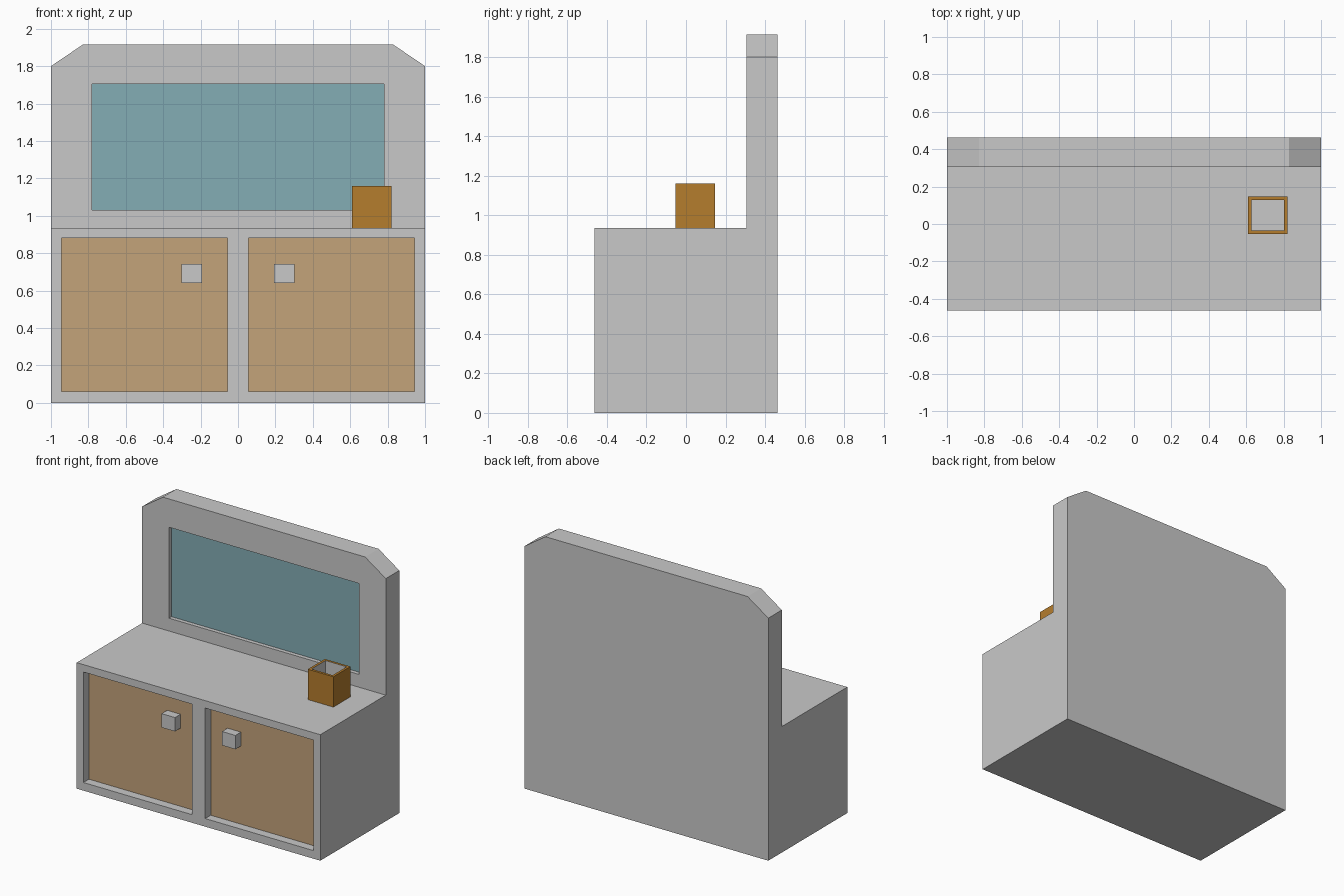
import bpy, bmesh
from mathutils import Vector

if "Cube" in bpy.data.objects:
    bpy.data.objects.remove(bpy.data.objects["Cube"])


def material(name, rgb):
    m = bpy.data.materials.new(name)
    m.diffuse_color = (*rgb, 1)
    m.use_nodes = True
    m.node_tree.nodes["Principled BSDF"].inputs["Base Color"].default_value = m.diffuse_color
    return m


GREY = material("pale grey", (0.584, 0.584, 0.584))
TAN = material("door tan", (0.552, 0.366, 0.195))
TEAL = material("glass teal", (0.231, 0.418, 0.462))
BROWN = material("pot brown", (0.462, 0.205, 0.027))


def finish(name, bm, *mats):
    bmesh.ops.recalc_face_normals(bm, faces=bm.faces[:])
    me = bpy.data.meshes.new(name)
    bm.to_mesh(me)
    bm.free()
    for m in mats:
        me.materials.append(m)
    ob = bpy.data.objects.new(name, me)
    bpy.context.collection.objects.link(ob)
    return ob


def box_bm(x, y, z):
    bm = bmesh.new()
    bmesh.ops.create_cube(bm, size=1)
    for v in bm.verts:
        v.co = Vector([r[0] if c < 0 else r[1] for c, r in zip(v.co, (x, y, z))])
    return bm


def box(name, x, y, z, mat):
    return finish(name, box_bm(x, y, z), mat)


FRONT, STEP, BACK = -0.463, 0.305, 0.463
COUNTER, SHOULDER, TOP = 0.935, 1.80, 1.915

# Cabinet and backboard: L-shaped side profile extruded across the width
bm = bmesh.new()
profile = [(FRONT, 0), (BACK, 0), (BACK, TOP), (STEP, TOP), (STEP, COUNTER), (FRONT, COUNTER)]
face = bm.faces.new([bm.verts.new((-1, y, z)) for y, z in profile])
ext = bmesh.ops.extrude_face_region(bm, geom=[face])
bmesh.ops.translate(bm, vec=(2, 0, 0), verts=[v for v in ext["geom"] if isinstance(v, bmesh.types.BMVert)])
# Sloping cut on both top corners
for s in (-1, 1):
    normal = Vector((s * (TOP - SHOULDER), 0, 0.17)).normalized()
    cut = bmesh.ops.bisect_plane(bm, geom=bm.verts[:] + bm.edges[:] + bm.faces[:], dist=1e-5,
                                 plane_co=(s, 0, SHOULDER), plane_no=normal, clear_outer=True)
    bmesh.ops.holes_fill(bm, edges=[e for e in bm.edges if e.is_boundary], sides=0)
cabinet = finish("cabinet", bm, GREY)


# Recesses for the doors and the glass
def recess(x, z, front, depth):
    cutter = box("recess_cutter", x, (front - 0.1, front + depth), z, GREY)
    cutter.hide_render = True
    mod = cabinet.modifiers.new("recess", "BOOLEAN")
    mod.object, mod.operation, mod.solver = cutter, "DIFFERENCE", "EXACT"
    bpy.context.view_layer.objects.active = cabinet
    bpy.ops.object.modifier_apply(modifier=mod.name)
    bpy.data.objects.remove(cutter)


DOOR_DEPTH, GLASS_DEPTH, PLATE = 0.07, 0.035, 0.005
for side, s in (("left", -1), ("right", 1)):
    x = sorted((s * 0.055, s * 0.945))
    z = (0.06, 0.88)
    floor = FRONT + DOOR_DEPTH
    recess(x, z, FRONT, DOOR_DEPTH)
    box(side + "_door", x, (floor - PLATE, floor), z, TAN)
    # Knob, flush with the cabinet front
    box(side + "_knob", sorted((s * 0.193, s * 0.303)), (FRONT, floor - PLATE), (0.64, 0.743), GREY)

gx, gz = (-0.78, 0.78), (1.03, 1.705)
recess(gx, gz, STEP, GLASS_DEPTH)
box("glass", gx, (STEP + GLASS_DEPTH - PLATE, STEP + GLASS_DEPTH), gz, TEAL)

# Open square pot: brown outside and rim, grey inside
bm = box_bm((0.61, 0.82), (-0.053, 0.147), (COUNTER, 1.16))
top = max(bm.faces, key=lambda f: f.calc_center_median().z)
bmesh.ops.inset_region(bm, faces=[top], thickness=0.026)
hole = bmesh.ops.extrude_face_region(bm, geom=[top])["geom"]
bmesh.ops.translate(bm, vec=(0, 0, -0.19), verts=[v for v in hole if isinstance(v, bmesh.types.BMVert)])
if top.is_valid:
    bm.faces.remove(top)
for f in bm.faces:
    inside = all(0.62 < v.co.x < 0.81 for v in f.verts)
    f.material_index = 1 if inside else 0
finish("pot", bm, BROWN, GREY)
